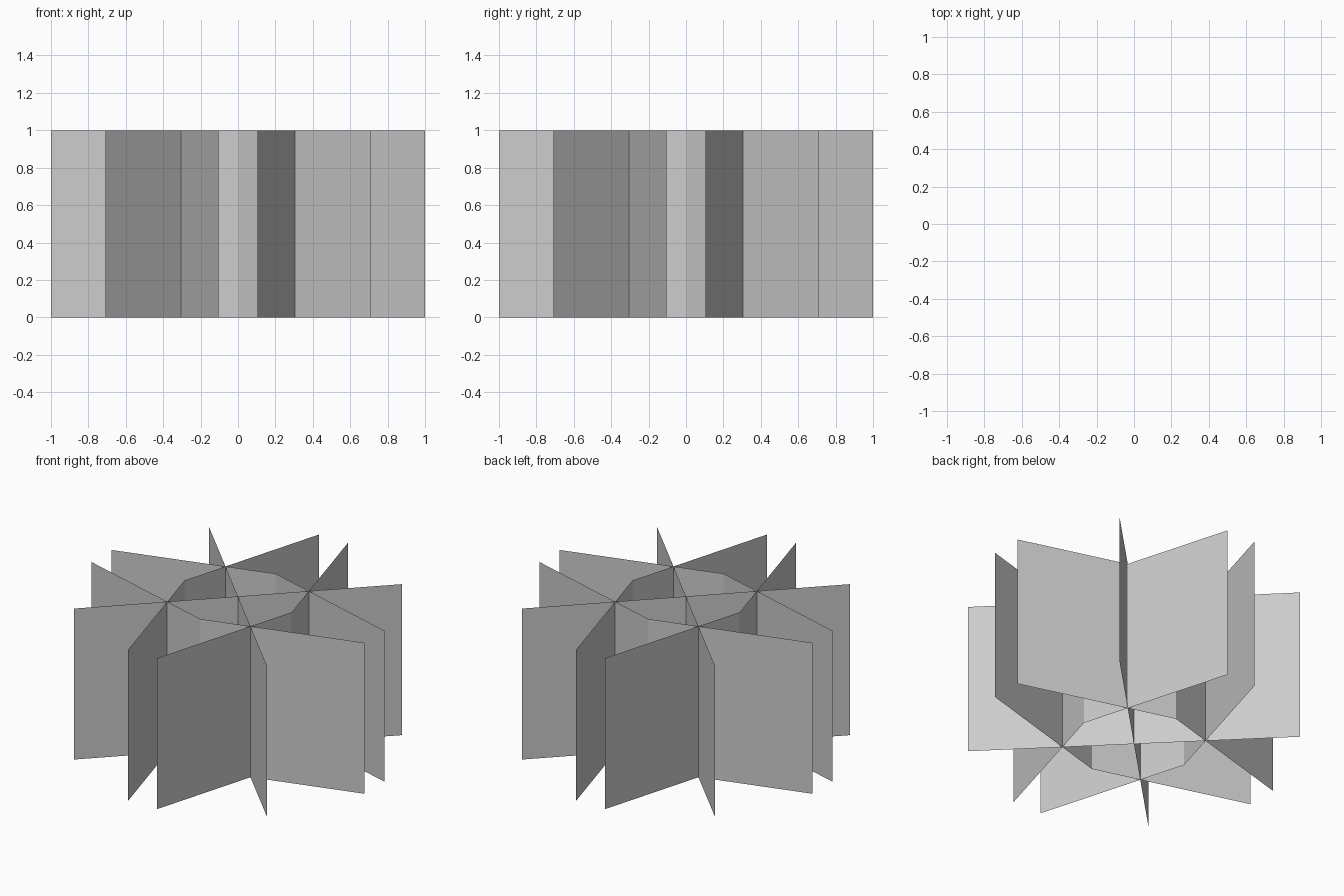
import bpy
from math import cos, sin, pi

if "Cube" in bpy.data.objects:
    bpy.data.objects.remove(bpy.data.objects["Cube"])

HEIGHT = 1.0
D = 0.7071
END, APEX = 0.105, 0.393


def vertical_sheet(name, path):
    """Upright flat sheet following a plan-view path."""
    n = len(path)
    verts = [(x, y, z) for z in (0, HEIGHT) for x, y in path]
    faces = [(i, i + 1, n + i + 1, n + i) for i in range(n - 1)]
    mesh = bpy.data.meshes.new(name)
    mesh.from_pydata(verts, [], faces)
    obj = bpy.data.objects.new(name, mesh)
    bpy.context.collection.objects.link(obj)


# Two full-width diagonal sheets crossing at the centre
vertical_sheet("diagonal_sheet_a", [(-D, -D), (D, D)])
vertical_sheet("diagonal_sheet_b", [(-D, D), (D, -D)])

# Four shallow V-shaped sheets, one per side, crossing on the diagonals
for k in range(4):
    c, s = cos(k * pi / 2), sin(k * pi / 2)
    path = [(x * c - y * s, x * s + y * c)
            for x, y in [(-1, END), (0, APEX), (1, END)]]
    vertical_sheet(f"bent_sheet_{k + 1}", path)
